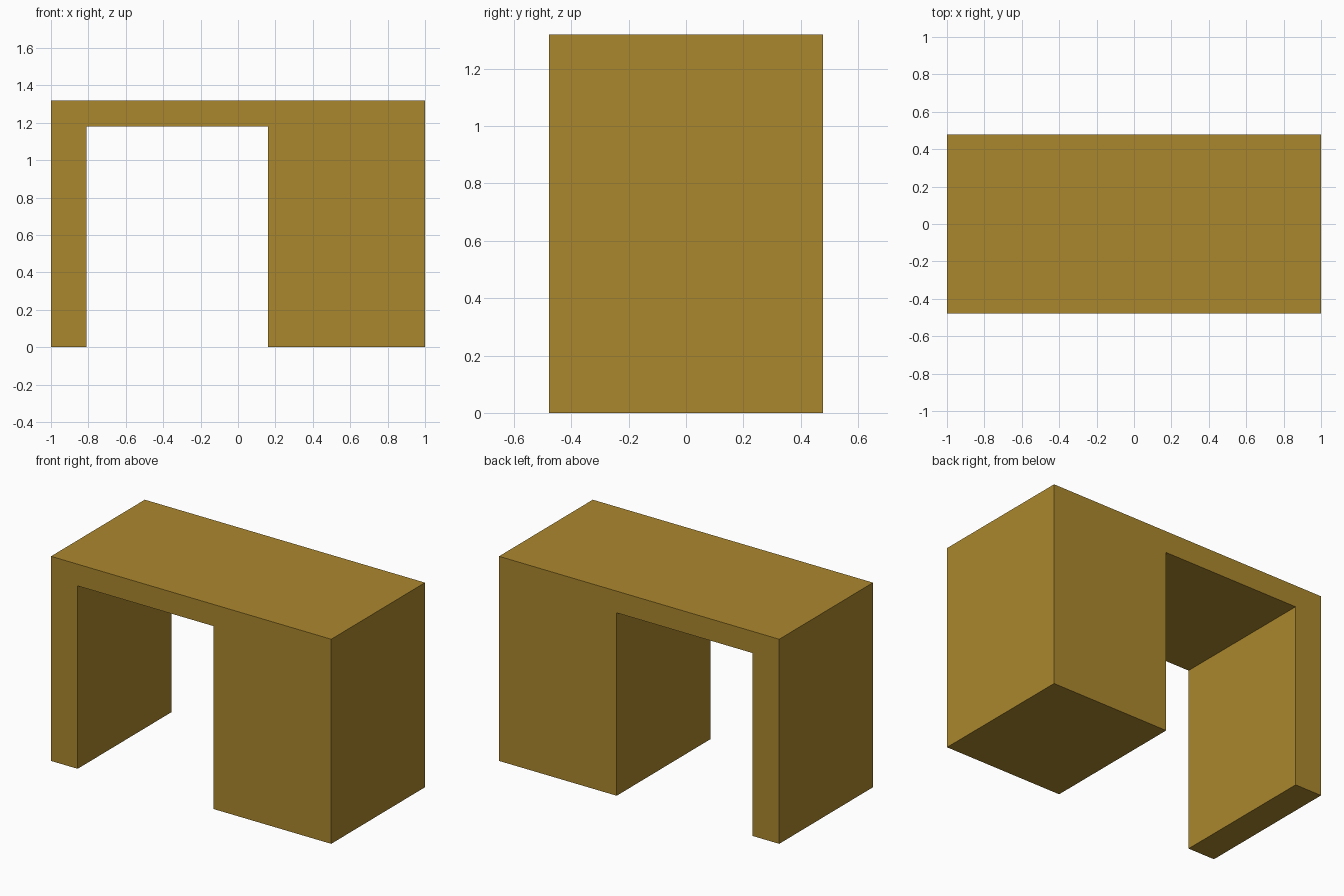
import bpy, bmesh

if "Cube" in bpy.data.objects:
    bpy.data.objects.remove(bpy.data.objects["Cube"])

HALF_DEPTH = 0.478
HEIGHT = 1.32

# Single flat colour
wood = bpy.data.materials.new("ochre_wood")
wood.diffuse_color = (0.41, 0.245, 0.027, 1.0)
wood.use_nodes = True
wood.node_tree.nodes["Principled BSDF"].inputs["Base Color"].default_value = wood.diffuse_color


def extrude_profile(name, profile, half_depth, material):
    """Extrude an x-z outline along y into a closed solid."""
    bm = bmesh.new()
    face = bm.faces.new([bm.verts.new((x, -half_depth, z)) for x, z in profile])
    result = bmesh.ops.extrude_face_region(bm, geom=[face])
    verts = [v for v in result["geom"] if isinstance(v, bmesh.types.BMVert)]
    bmesh.ops.translate(bm, verts=verts, vec=(0, 2 * half_depth, 0))
    bmesh.ops.recalc_face_normals(bm, faces=bm.faces)
    mesh = bpy.data.meshes.new(name)
    bm.to_mesh(mesh)
    bm.free()
    mesh.materials.append(material)
    obj = bpy.data.objects.new(name, mesh)
    bpy.context.collection.objects.link(obj)
    return obj


# Desk: thin left panel, top slab and wide right pedestal in one outline
desk_profile = [
    (-1.0, 0.0), (-0.81, 0.0), (-0.81, 1.18), (0.16, 1.18),
    (0.16, 0.0), (1.0, 0.0), (1.0, HEIGHT), (-1.0, HEIGHT),
]
extrude_profile("desk_body", desk_profile, HALF_DEPTH, wood)
